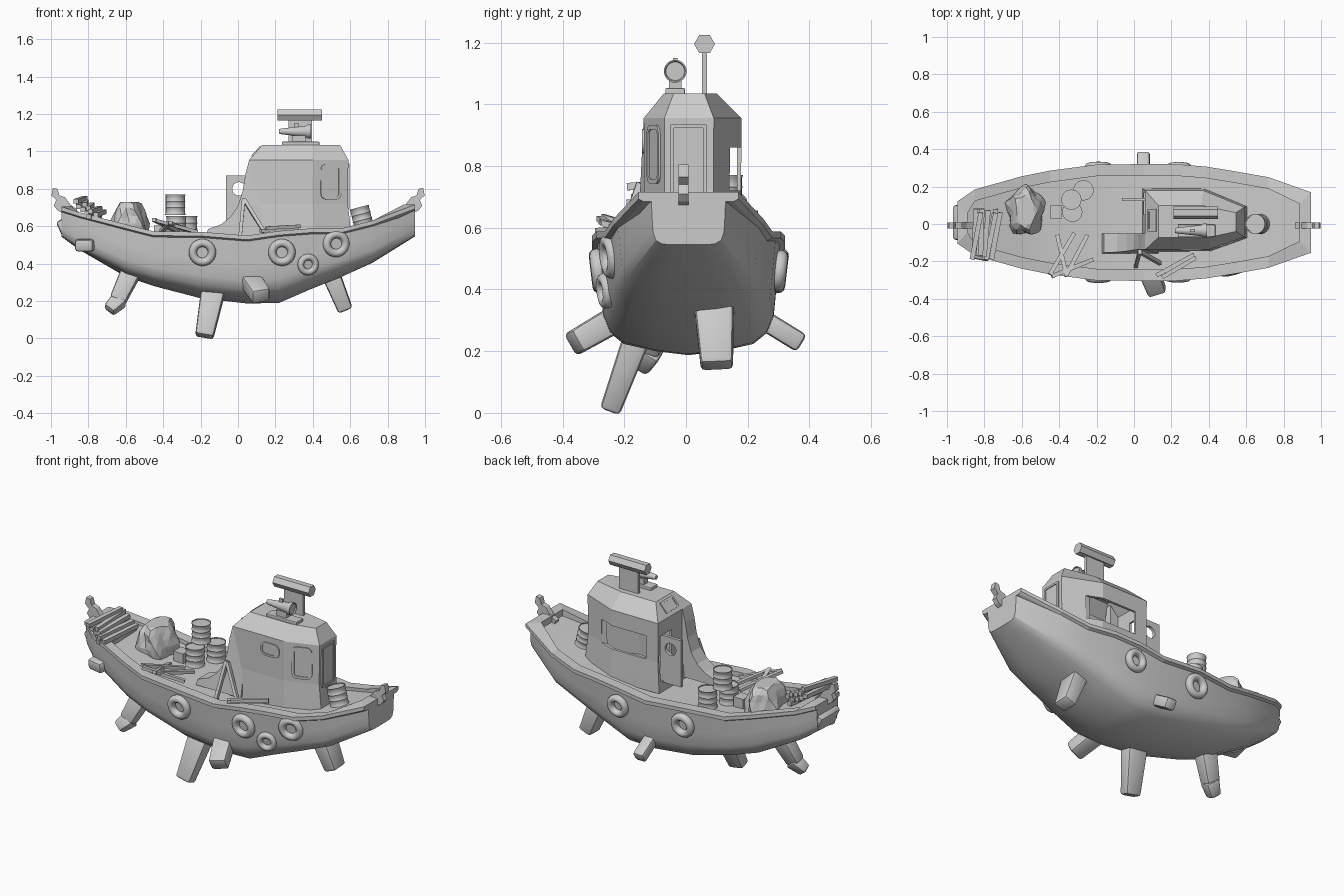
import bpy, bmesh, math, random
from mathutils import Vector, Matrix

if "Cube" in bpy.data.objects:
    bpy.data.objects.remove(bpy.data.objects["Cube"])
random.seed(4)
YC = 0.008  # hull centre line


def finish(name, bm, smooth=None, bevel=0, mat=None):
    if mat is not None:
        bm.transform(mat)
    bmesh.ops.recalc_face_normals(bm, faces=bm.faces[:])
    me = bpy.data.meshes.new(name)
    bm.to_mesh(me)
    bm.free()
    ob = bpy.data.objects.new(name, me)
    bpy.context.collection.objects.link(ob)
    bpy.ops.object.select_all(action='DESELECT')
    ob.select_set(True)
    bpy.context.view_layer.objects.active = ob
    if bevel:
        m = ob.modifiers.new("bevel", 'BEVEL')
        m.width, m.segments = bevel, 2
        bpy.ops.object.modifier_apply(modifier=m.name)
    if smooth:
        bpy.ops.object.shade_smooth_by_angle(angle=math.radians(smooth))
    return ob


def loft(name, rings, caps=(True, True), closed=True, wrap=False, **kw):
    bm = bmesh.new()
    vs = [[bm.verts.new(p) for p in r] for r in rings]
    n = len(rings[0])
    pairs = list(zip(vs, vs[1:])) + ([(vs[-1], vs[0])] if wrap else [])
    for a, b in pairs:
        for i in range(n if closed else n - 1):
            j = (i + 1) % n
            bm.faces.new((a[i], a[j], b[j], b[i]))
    if caps[0]:
        bm.faces.new(vs[0])
    if caps[1]:
        bm.faces.new(vs[-1])
    return finish(name, bm, **kw)


def box(name, lo, hi, bevel=0):
    bm = bmesh.new()
    bmesh.ops.create_cube(bm, size=1)
    lo, hi = Vector(lo), Vector(hi)
    return finish(name, bm, None, bevel, Matrix.Translation((lo + hi) / 2) @ Matrix.Diagonal((*(hi - lo), 1)))


def beam(name, p, q, w, h, taper=1, bevel=0):
    p, q = Vector(p), Vector(q)
    z = (q - p).normalized()
    x = Vector((0, 0, 1)).cross(z).cross(z) if abs(z.z) < .3 else Vector((1, 0, 0)) - z * z.x
    x.normalize()
    y = z.cross(x)
    rings = [[c + x * sx * w * k / 2 + y * sy * h * k / 2 for sx, sy in ((-1, -1), (1, -1), (1, 1), (-1, 1))]
             for c, k in ((p, 1), (q, taper))]
    return loft(name, rings, bevel=bevel, smooth=35 if bevel else None)


def frame(loc, normal):
    z = Vector(normal).normalized()
    x = Vector((0, 0, 1)).cross(z).normalized()
    return Matrix.Translation(loc) @ Matrix((x, z.cross(x), z)).transposed().to_4x4()


def panel(name, loc, normal, w, h, r, border=.012):
    # framed pane with rounded corners
    def ring(d, z):
        out = []
        for k, (sx, sy) in enumerate(((1, 1), (-1, 1), (-1, -1), (1, -1))):
            for s in range(5):
                a = math.pi / 2 * (k + s / 4)
                rr = max(r - d, .003)
                out.append((sx * (w / 2 - d - rr) + rr * math.cos(a), sy * (h / 2 - d - rr) + rr * math.sin(a), z))
        return out
    return loft(name, [ring(0, -.01), ring(0, .006), ring(border, .006), ring(border, .001)], mat=frame(loc, normal), smooth=30)


def lathe(name, prof, mat, n=24, **kw):
    rings = [[(r * math.cos(2 * math.pi * i / n), r * math.sin(2 * math.pi * i / n), z) for i in range(n)] for r, z in prof]
    return loft(name, rings, mat=mat, smooth=35, **kw)


# hull stations: x, half width, rim height, keel height
ST = [(-.945, .10, .705, .545), (-.85, .165, .675, .475), (-.6, .235, .61, .33), (-.45, .265, .572, .28),
      (-.2, .298, .57, .215), (.05, .30, .55, .187), (.22, .30, .575, .19), (.385, .287, .588, .262),
      (.55, .26, .588, .328), (.72, .23, .63, .405), (.945, .15, .715, .545)]
SEC = [(.985, .92), (.95, .6), (.92, .34), (.85, .2), (.7, .1), (.35, .035), (0, 0)]
END = [(1, .92), (.99, .6), (.96, .25), (.88, .08), (.7, .01), (.35, 0), (0, 0)]  # squarer transom section
rings = []
for x, w, zt, zb in ST:
    k = .8 if x > .9 else 1
    e = max(0, (abs(x) - .55) / .4)
    sec = [(a + (c - a) * e, b + (d - b) * e) for (a, b), (c, d) in zip(SEC, END)]
    half = [(w * k * a, zb + (zt - zb) * t) for a, t in sec]
    rings.append([(x, YC + y, z) for y, z in half] + [(x, YC - y, z) for y, z in half[-2::-1]])
loft("hull", rings, smooth=32)

# rim that runs round the hull, and deck inside it
loop = [(s, 1) for s in ST] + [(s, -1) for s in reversed(ST)]
rim = []
for (x, w, zt, zb), s in loop:
    xi, wi = max(-.89, min(.885, x)), w - .05
    rim.append([(x, YC + s * (w + .012), zt), (x, YC + s * (w + .012), zt - .022), (x, YC + s * (w - .004), zt - .03),
                (xi, YC + s * wi, zt - .05), (xi, YC + s * wi, zt)])
loft("rim", rim, caps=(False, False), wrap=True)
loft("deck", [[(max(-.9, min(.9, x)), YC + s * (w - .045), zt - .035) for s in (-1, 1)] for x, w, zt, zb in ST],
     caps=(False, False), closed=False)
beam("stern_bumper", (-.89, YC, .61), (-.955, YC, .58), .10, .2, .9, .015)

# hooked mooring plates at both ends
hook = [(.86, .69), (.875, .655), (.91, .655), (.965, .685), (.985, .71), (.972, .74), (.998, .765), (.99, .805),
        (.965, .80), (.955, .765), (.925, .755), (.895, .715)]
for side, nm in ((-1, "left"), (1, "right")):
    loft(nm + "_mooring_hook", [[(side * x, y, z) for x, z in hook] for y in (-.025, .008)])

# legs around the hull
legs = [("long_leg", (-.13, -.15, .27), (-.18, -.245, .01), .13, .09, .75),
        ("front_leg", (.06, -.2, .32), (.125, -.365, .225), .11, .09, .9),
        ("right_leg", (.49, .09, .36), (.575, .1, .15), .10, .13, .8),
        ("rear_leg", (.05, .22, .32), (.05, .375, .225), .07, .065, 1),
        ("left_leg", (-.56, -.07, .38), (-.645, -.12, .20), .11, .09, .8),
        ("left_foot", (-.63, -.11, .21), (-.69, -.145, .15), .09, .08, .75),
        ("left_stub", (-.80, -.07, .51), (-.825, -.19, .495), .07, .11, .9)]
for nm, p, q, w, h, t in legs:
    beam(nm, p, q, w, h, t, .015)

# tyre fenders
for i, (x, y, z, r, s) in enumerate([(-.19, -.285, .46, .073, -1), (.235, -.283, .46, .073, -1), (.375, -.262, .395, .058, -1),
                                     (.525, -.245, .507, .073, -1), (-.19, .303, .46, .073, 1), (.24, .303, .46, .068, 1)]):
    t = r * .3
    prof = [(r - t + t * math.cos(a), t * 1.1 * math.sin(a)) for a in [math.pi * 2 * k / 12 for k in range(12)]]
    lathe(f"tyre_{i}", prof, frame((x, y, z), (0 if abs(x) < .3 else .25, s, -.12)), caps=(False, False), wrap=True)

# hollow wheelhouse with door and rear window openings
plan = [(.06, -.137), (.4, -.137), (.59, -.07), (.59, .09), (.37, .18), (.06, .18)]
roof = [(.13, -.072), (.4, -.072), (.545, -.04), (.545, .06), (.36, .1), (.13, .1)]
wall = lambda k, z: [(.3 + (x - .3) * k, .02 + (y - .02) * k, z) for x, y in plan]
cabin = loft("wheelhouse", [wall(1.06, .54), wall(1.03, .62), wall(.99, .72), wall(1.0, .955),
                            [(x, y, 1.035) for x, y in roof]], caps=(False, True))
m = cabin.modifiers.new("shell", 'SOLIDIFY')
m.thickness, m.offset = .018, -1
bpy.ops.object.modifier_apply(modifier=m.name)
for lo, hi in (((-.05, .05, .60), (.1, .165, .87)), ((.14, .137, .72), (.46, .3, .86))):
    c = box("cutter", lo, hi)
    c.hide_render = True
    bpy.context.view_layer.objects.active = cabin
    m = cabin.modifiers.new("cut", 'BOOLEAN')
    m.operation, m.object, m.solver = 'DIFFERENCE', c, 'EXACT'
    bpy.ops.object.modifier_apply(modifier=m.name)
    bpy.data.objects.remove(c)

# curved fairing wall behind the wheelhouse
fair = [(-.17, .55), (-.16, .585), (-.09, .61), (-.04, .65), (0, .71), (.025, .79), (.04, .88), (.06, .955), (.125, 1.025), (.13, .55)]
loft("fairing", [[(x, y0 - max(0, .72 - z) * .12 * (y0 < -.1) + max(0, z - .955) * .85 * (y0 < -.1), z) for x, z in fair]
                 for y0 in (-.137, -.05)])

# wheelhouse windows
panel("small_window", (.31, -.137, .88), (0, -1, 0), .125, .08, .035)
panel("side_window", (.497, -.103, .838), (.333, -.943, 0), .115, .19, .03, .015)
panel("forward_window", (.59, .008, .815), (1, 0, 0), .12, .24, .006)
panel("roof_hatch", (.098, .02, .998), (-.75, 0, .66), .12, .07, .006)

# open door with a round porthole
bm = bmesh.new()
ds = []
for y in (.122, .14):
    outer, inner = [], []
    for i in range(24):
        a = 2 * math.pi * i / 24 + math.pi / 4
        c, s = math.cos(a), math.sin(a)
        k = 1 / max(abs(c), abs(s))
        zz = .795 + s * k * .075 if s > -.7 else .59
        outer.append(bm.verts.new((.005 + c * k * .07, y, zz)))
        inner.append(bm.verts.new((.005 + c * .036, y, .80 + s * .036)))
    ds.append((outer, inner))
for i in range(24):
    j = (i + 1) % 24
    (o0, i0), (o1, i1) = ds
    for a, b in ((o0, i0), (o1, i1), (o0, o1), (i0, i1)):
        bm.faces.new((a[i], a[j], b[j], b[i]))
finish("open_door", bm)

# radar bar on its mast
beam("radar_mast", (.333, .06, 1.02), (.333, .06, 1.18), .125, .016)
lathe("radar_bar", [(.034, -.12), (.034, .12)], frame((.33, .06, 1.195), (1, 0, 0)), n=6)

# horn on the roof
box("horn_base", (.235, -.067, 1.03), (.435, -.003, 1.052), .004)
box("horn_mount", (.29, -.055, 1.05), (.36, -.015, 1.085))
lathe("horn", [(.012, -.17), (.015, -.16), (.030, -.03), (.037, -.02), (.037, 0), (.033, 0), (.03, -.006)],
      frame((.39, -.035, 1.107), (1, 0, 0)))
box("horn_tip", (.3, -.042, 1.12), (.325, -.028, 1.15))

# ribbed barrels
R, H = .054, .11
prof = [(R * .92, .004), (R * .92, 0), (R, 0), (R, .006), (R * .95, .01), (R * .95, .036), (R, .04), (R * .95, .044),
        (R * .95, .068), (R, .072), (R * .95, .076), (R * .95, .102), (R, .106), (R, H), (R * .92, H), (R * .92, H - .005)]
for i, (x, y, z, tilt) in enumerate([(-.27, .18, .545, 0), (-.33, .065, .545, 0), (-.335, .13, .66, 0),
                                     (.675, .0, .595, -.25)]):
    lathe(f"barrel_{i}", prof, Matrix.Translation((x, y, z)) @ Matrix.Rotation(tilt, 4, 'Y'))
box("crate", (-.45, .03, .54), (-.385, .10, .605))

# crumpled tarpaulin heap
bm = bmesh.new()
bmesh.ops.create_icosphere(bm, subdivisions=3, radius=1)
for v in bm.verts:
    a = math.atan2(v.co.y, v.co.x)
    k = 1.05 + .12 * math.sin(5 * a + v.co.z * 2) + random.uniform(-.06, .06)
    h = max(-.5, min(v.co.z, .72))
    v.co = Vector((v.co.x * k * (.095 - .03 * h), v.co.y * k * .125, h * .16))
finish("tarpaulin", bm, mat=Matrix.Translation((-.58, .07, .615)))

# timber pile at the left end
for i in range(10):
    x, z = -.865 + .026 * (i % 5) + .008 * (i // 5), .71 - .018 * (i % 5) + .028 * (i // 5)
    j = random.uniform(-.012, .012)
    beam(f"pile_plank_{i}", (x + j, -.18 + j, z - .005), (x + .03 - j, .07 + j, z + .012), .024, .026)

# loose and leaning planks
loose = [((-.45, -.27, .635), (-.32, -.05, .57)), ((-.36, -.27, .615), (-.25, -.06, .57)), ((-.41, -.06, .575), (-.36, -.28, .62)),
         ((-.44, -.28, .63), (-.22, -.19, .57)), ((.03, -.15, .745), (.01, -.225, .53)), ((.035, -.15, .74), (.14, -.21, .57)),
         ((.12, -.275, .575), (.32, -.165, .585)), ((.15, -.285, .59), (.33, -.18, .60))]
for i, (p, q) in enumerate(loose):
    beam(f"loose_plank_{i}", p, q, .018, .022)
